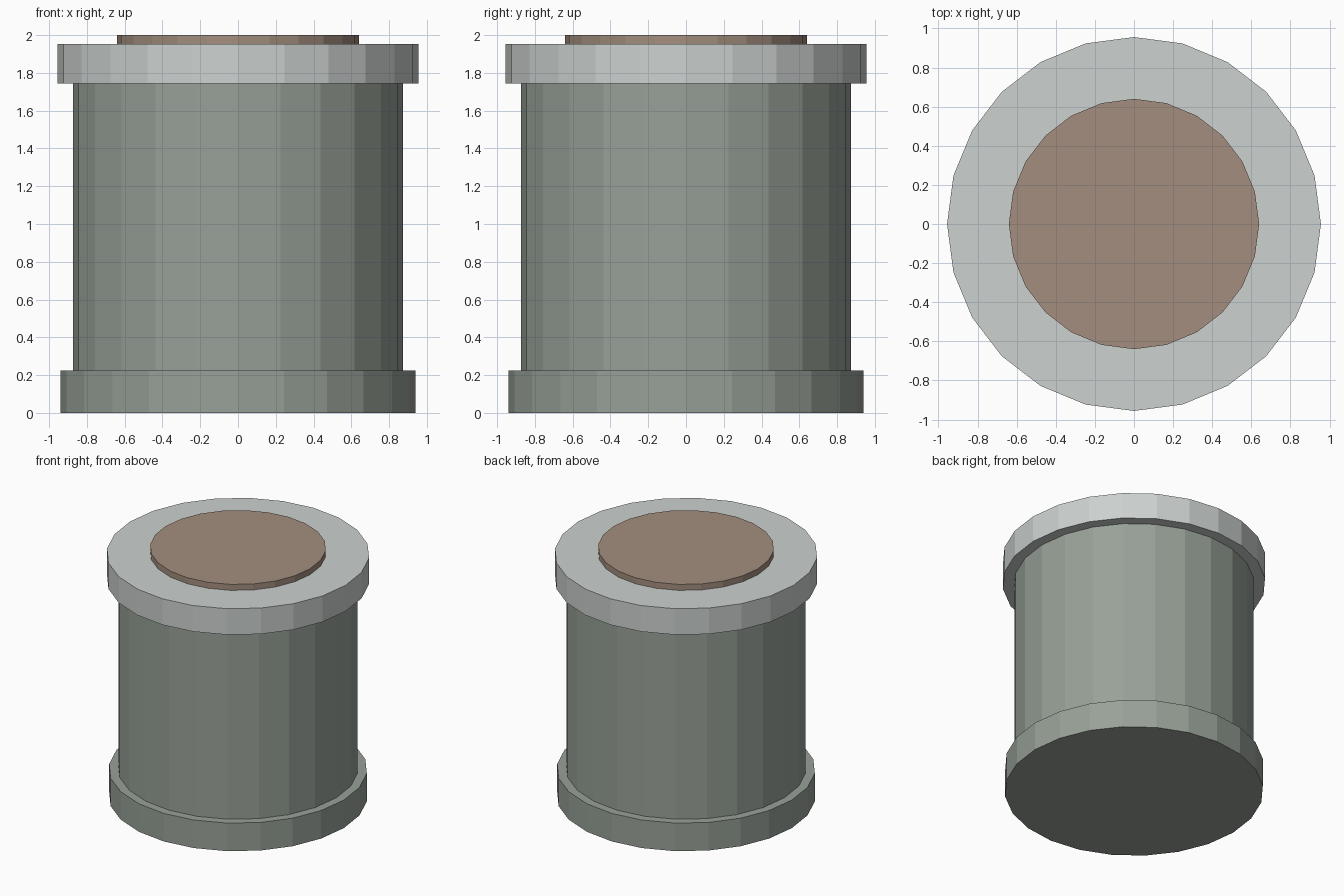
import bpy
import math

SIDES = 24

default_cube = bpy.data.objects.get("Cube")
if default_cube:
    bpy.data.objects.remove(default_cube, do_unlink=True)


def make_material(name, rgb):
    mat = bpy.data.materials.new(name)
    mat.use_nodes = True
    colour = (*rgb, 1.0)
    mat.diffuse_color = colour
    mat.node_tree.nodes["Principled BSDF"].inputs["Base Color"].default_value = colour
    return mat


def drum(name, radius, bottom, top, mat):
    """Upright flat-sided cylinder with corners on the x and y axes."""
    bpy.ops.mesh.primitive_cylinder_add(
        vertices=SIDES, radius=radius, depth=top - bottom,
        location=(0, 0, (bottom + top) / 2))
    obj = bpy.context.object
    obj.name = name
    obj.data.name = name
    obj.data.materials.append(mat)
    return obj


grey_green = make_material("grey green", (0.314, 0.356, 0.314))
pale_grey = make_material("pale grey", (0.604, 0.638, 0.624))
tan_brown = make_material("tan brown", (0.366, 0.270, 0.209))

# Foot, main body, overhanging rim and raised centre disc
drum("base_ring", 0.94, 0.0, 0.225, grey_green)
drum("body", 0.873, 0.225, 1.743, grey_green)
drum("top_rim", 0.956, 1.743, 1.952, pale_grey)
drum("top_disc", 0.64, 1.952, 2.0, tan_brown)
